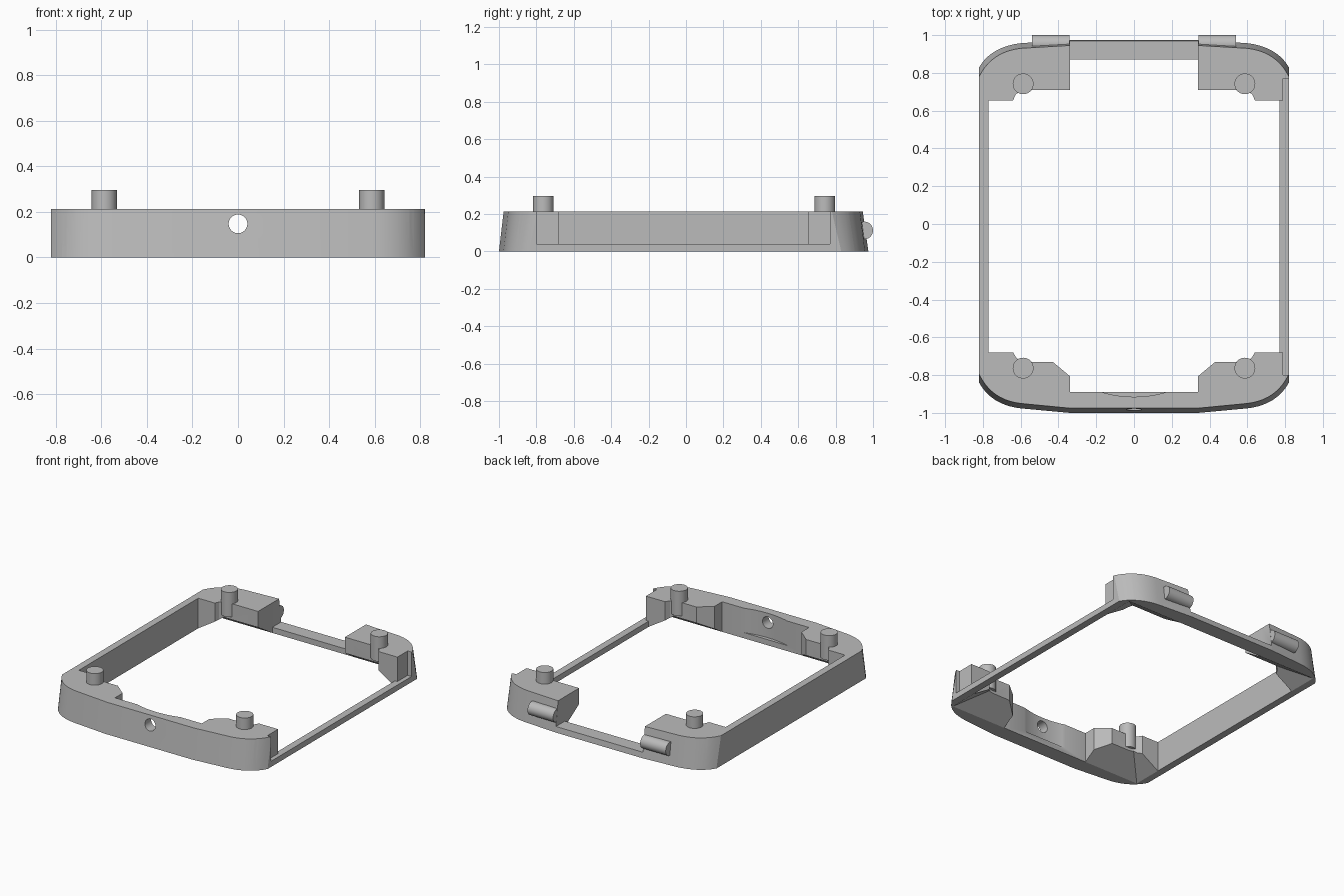
import bpy, bmesh, math
from mathutils import Vector

cube = bpy.data.objects.get("Cube")
if cube:
    bpy.data.objects.remove(cube, do_unlink=True)

TOP = 0.213
INNER_X, INNER_FRONT, INNER_BACK = 0.77, -0.89, 0.87
GAP = 0.34

grey = bpy.data.materials.new("light_grey")
grey.use_nodes = True
grey.diffuse_color = (0.5, 0.5, 0.5, 1)
grey.node_tree.nodes["Principled BSDF"].inputs["Base Color"].default_value = (0.5, 0.5, 0.5, 1)


def loft(name, low, z0, high, z1):
    """Solid between two matching outlines."""
    bm = bmesh.new()
    a = [bm.verts.new((x, y, z0)) for x, y in low]
    b = [bm.verts.new((x, y, z1)) for x, y in high]
    n = len(a)
    bm.faces.new(a)
    bm.faces.new(b)
    for i in range(n):
        j = (i + 1) % n
        bm.faces.new((a[i], a[j], b[j], b[i]))
    bmesh.ops.recalc_face_normals(bm, faces=bm.faces)
    mesh = bpy.data.meshes.new(name)
    bm.to_mesh(mesh)
    bm.free()
    obj = bpy.data.objects.new(name, mesh)
    bpy.context.collection.objects.link(obj)
    mesh.materials.append(grey)
    return obj


def rect(x0, x1, y0, y1):
    return [(x0, y0), (x1, y0), (x1, y1), (x0, y1)]


def box(name, x0, x1, y0, y1, z0, z1):
    r = rect(x0, x1, y0, y1)
    return loft(name, r, z0, r, z1)


def cylinder(name, radius, depth, center, rotation=(0, 0, 0), sides=40):
    bpy.ops.mesh.primitive_cylinder_add(vertices=sides, radius=radius, depth=depth,
                                        location=center, rotation=rotation)
    obj = bpy.context.object
    obj.name = name
    obj.data.materials.append(grey)
    return obj


def combine(obj, tool, operation, keep=False):
    mod = obj.modifiers.new("combine", "BOOLEAN")
    mod.operation, mod.solver, mod.object = operation, "EXACT", tool
    bpy.context.view_layer.objects.active = obj
    bpy.ops.object.modifier_apply(modifier=mod.name)
    if not keep:
        bpy.data.objects.remove(tool, do_unlink=True)


def corner(flat, bend, side):
    """Quarter outline from the middle of an end to the straight side."""
    p0, p1, p2 = Vector((0.6, bend)), Vector((0.755, bend - 0.018)), Vector((0.82, side))
    steps = [i / 10 for i in range(11)]
    arc = [(1 - t) ** 2 * p0 + 2 * t * (1 - t) * p1 + t * t * p2 for t in steps]
    return [(GAP, flat)] + [tuple(p) for p in arc]


def outline(front, back):
    right = [(x, -y) for x, y in front] + back[::-1]
    return right + [(-x, y) for x, y in right[::-1]]


# Tapered outer body
low = outline(corner(1.0, 0.976, 0.84), corner(0.975, 0.957, 0.83))
high = outline(corner(0.975, 0.95, 0.795), corner(0.945, 0.93, 0.78))
frame = loft("frame", low, 0, high, TOP)
body = loft("body_limit", low, 0, high, TOP)

# Hollow middle, low rails at the back and one side, bowed recess, front hole
combine(frame, box("cavity", -INNER_X, INNER_X, INNER_FRONT, INNER_BACK, -1, 1), "DIFFERENCE")
combine(frame, box("back_gap", -GAP, GAP, 0.7, 1.2, 0.04, 1), "DIFFERENCE")
combine(frame, box("side_gap", 0.7, 1, -0.8, 0.77, 0.04, 1), "DIFFERENCE")
combine(frame, cylinder("recess", 0.59, 1, (0, -0.325, 0.54), sides=96), "DIFFERENCE")
combine(frame, cylinder("hole", 0.041, 0.5, (0, -0.95, 0.147),
                        (math.pi / 2, 0, 0)), "DIFFERENCE")

# Corner block outlines
back_block = [(0.9, 0.655), (0.64, 0.655), (0.627, 0.685), (0.6, 0.705), (0.56, 0.71),
              (GAP, 0.71), (GAP, 1.1), (0.9, 1.1)]
front_block = [(0.9, -0.68), (0.64, -0.68), (0.622, -0.71), (0.595, -0.727), (0.565, -0.73),
               (0.43, -0.73), (GAP, -0.805), (GAP, -1.1), (0.9, -1.1)]


def inset(d):
    return rect(d - INNER_X, INNER_X - d, INNER_FRONT + d, INNER_BACK - d)


for end, shape, peg_y in (("back", back_block, 0.742), ("front", front_block, -0.763)):
    for side, s in (("left", 1), ("right", -1)):
        pts = [(s * x, y) for x, y in shape]
        block = loft(f"{end}_{side}_block", pts, -0.05, pts, 0.4)
        # Sloping underside
        combine(block, loft("slope", inset(-0.096), -0.06, inset(0.32), 0.2), "DIFFERENCE")
        combine(block, body, "INTERSECT", keep=True)
        if s == 1:
            combine(block, box("side_trim", 0.79, 1, -0.8, 0.77, 0.04, 1), "DIFFERENCE")
        combine(frame, block, "UNION")
        # Locating peg
        peg = cylinder(f"{end}_{side}_peg", 0.055, 0.175, (s * 0.587, peg_y, 0.2075))
        combine(frame, peg, "UNION")

# Round lugs on the back wall
for s in (1, -1):
    lug = cylinder("back_lug", 0.047, 0.2, (s * 0.441, 0.953, 0.112), (0, math.pi / 2, 0))
    combine(frame, lug, "UNION")

bpy.data.objects.remove(body, do_unlink=True)

# Single flat colour and smooth curved faces
frame.data.materials.clear()
frame.data.materials.append(grey)
for f in frame.data.polygons:
    f.material_index = 0
bpy.ops.object.select_all(action="DESELECT")
frame.select_set(True)
bpy.context.view_layer.objects.active = frame
bpy.ops.object.shade_smooth_by_angle(angle=math.radians(25))
